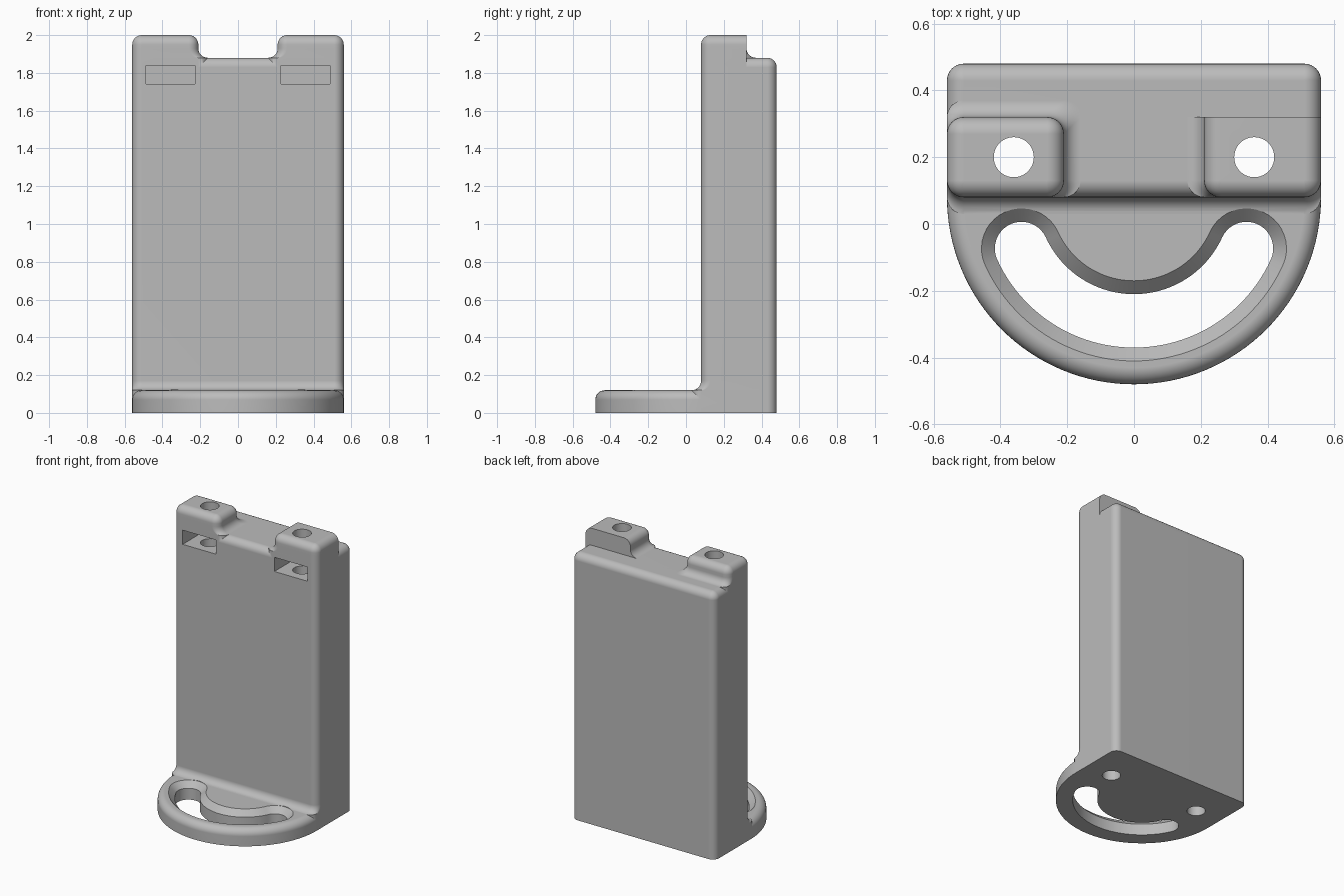
import bpy
import bmesh
from math import sin, cos, pi, radians
from mathutils import Vector

cube = bpy.data.objects.get("Cube")
if cube:
    bpy.data.objects.remove(cube, do_unlink=True)

R = 0.05        # common rounding radius
STEPS = 8       # segments per quarter round
QUARTER = [i / STEPS * pi / 2 for i in range(STEPS + 1)]

grey = bpy.data.materials.new("plain grey")
grey.use_nodes = True
grey.diffuse_color = (0.5, 0.5, 0.5, 1)
grey.node_tree.nodes["Principled BSDF"].inputs["Base Color"].default_value = (0.5, 0.5, 0.5, 1)


def arc(cx, cy, r, start, end, n=STEPS):
    """Points along a circular arc, angles in radians."""
    return [(cx + r * cos(start + (end - start) * i / n),
             cy + r * sin(start + (end - start) * i / n)) for i in range(n + 1)]


def rounded_rect(x0, x1, y0, y1, r):
    r = max(r, 0.002)
    return (arc(x1 - r, y1 - r, r, 0, pi / 2) + arc(x0 + r, y1 - r, r, pi / 2, pi)
            + arc(x0 + r, y0 + r, r, pi, 1.5 * pi) + arc(x1 - r, y0 + r, r, 1.5 * pi, 2 * pi))


def loft(name, levels, cut_y=None):
    """Solid from (z, outline) levels, optionally cut flat behind cut_y."""
    bm = bmesh.new()
    rings = [[bm.verts.new((x, y, z)) for x, y in pts] for z, pts in levels]
    n = len(rings[0])
    for low, high in zip(rings, rings[1:]):
        for i in range(n):
            j = (i + 1) % n
            bm.faces.new((low[i], low[j], high[j], high[i]))
    bm.faces.new(rings[0][::-1])
    bm.faces.new(rings[-1])
    if cut_y is not None:
        geom = bm.verts[:] + bm.edges[:] + bm.faces[:]
        cut = bmesh.ops.bisect_plane(bm, geom=geom, plane_co=Vector((0, cut_y, 0)),
                                     plane_no=Vector((0, 1, 0)), clear_outer=True)
        edges = [e for e in cut["geom_cut"] if isinstance(e, bmesh.types.BMEdge)]
        bmesh.ops.holes_fill(bm, edges=edges)
    bmesh.ops.recalc_face_normals(bm, faces=bm.faces[:])
    mesh = bpy.data.meshes.new(name)
    bm.to_mesh(mesh)
    bm.free()
    mesh.materials.append(grey)
    ob = bpy.data.objects.new(name, mesh)
    bpy.context.collection.objects.link(ob)
    return ob


def combine(target, tool, operation):
    tool.hide_render = True
    mod = target.modifiers.new("combine", 'BOOLEAN')
    mod.object, mod.operation, mod.solver = tool, operation, 'EXACT'
    bpy.context.view_layer.objects.active = target
    bpy.ops.object.modifier_apply(modifier=mod.name)
    bpy.data.objects.remove(tool, do_unlink=True)


def top_round(top, outline):
    """Levels of a quarter round, the outline taking the inset."""
    return [(top - R + R * sin(t), outline(R * (1 - cos(t)))) for t in QUARTER]


def flare(base):
    """Height and spread of a concave fillet rising from base."""
    return [(base + R * (1 - cos(t)), R * (1 - sin(t))) for t in QUARTER]


# Upright slab with a fillet at the foot of its front
def slab_outline(d=0, f=0):
    return rounded_rect(-0.56 + d, 0.56 - d, 0.08 - f + d, 0.48 - d, R - d)


bracket = loft("bracket", [(0, slab_outline(f=R))]
               + [(z, slab_outline(f=f)) for z, f in flare(0.12)]
               + top_round(1.88, slab_outline))


# Half-round foot plate
def foot_outline(d=0):
    return arc(0, 0.08, 0.56 - d, pi, 2 * pi, 64) + [(0.48, 0.14), (-0.48, 0.14)]


combine(bracket, loft("foot", [(0, foot_outline())] + top_round(0.12, foot_outline)), 'UNION')


# Two top lugs: one rounded all round, one cut flat at the back
def add_lug(side, back, cut_y):
    def outline(d=0, f=0):
        xs = sorted((side * (0.56 - d), side * (0.21 - f + d)))
        return rounded_rect(*xs, 0.08 + d, back + f - d, R - d)
    levels = ([(1.83, outline(f=R))]
              + [(z, outline(f=f)) for z, f in flare(1.88)]
              + top_round(2.0, outline))
    combine(bracket, loft("lug", levels, cut_y), 'UNION')


add_lug(-1, 0.32, None)
add_lug(1, 0.46, 0.32)

# Long bolt bores and the nut pockets they pass through
for side in (-1, 1):
    ring = arc(side * 0.36, 0.2, 0.06, 0, 2 * pi, 40)[:-1]
    combine(bracket, loft("bore", [(-0.1, ring), (2.1, ring)]), 'DIFFERENCE')
    xs = sorted((side * 0.228, side * 0.488))
    box = [(xs[0], 0), (xs[1], 0), (xs[1], 0.33), (xs[0], 0.33)]
    combine(bracket, loft("pocket", [(1.74, box), (1.84, box)]), 'DIFFERENCE')


# Curved adjusting slot with a chamfered rim
def slot_outline(w):
    a, b, mid = radians(-155.5), radians(-24.5), 0.37
    return (arc(0, 0.08, mid + w, a, b, 48)
            + arc(mid * cos(b), 0.08 + mid * sin(b), w, b, b + pi, 20)[1:-1]
            + arc(0, 0.08, mid - w, b, a, 48)
            + arc(mid * cos(a), 0.08 + mid * sin(a), w, a + pi, a + 2 * pi, 20)[1:-1])


combine(bracket, loft("slot", [(-0.1, slot_outline(0.08)), (0.08, slot_outline(0.08)),
                               (0.12, slot_outline(0.12)), (0.2, slot_outline(0.12))]), 'DIFFERENCE')

# Smooth rounds, crisp edges
for ob in bpy.context.selected_objects:
    ob.select_set(False)
bracket.select_set(True)
bpy.context.view_layer.objects.active = bracket
bpy.ops.object.shade_smooth_by_angle(angle=radians(30))
weighted = bracket.modifiers.new("weighted normals", 'WEIGHTED_NORMAL')
weighted.keep_sharp = True
